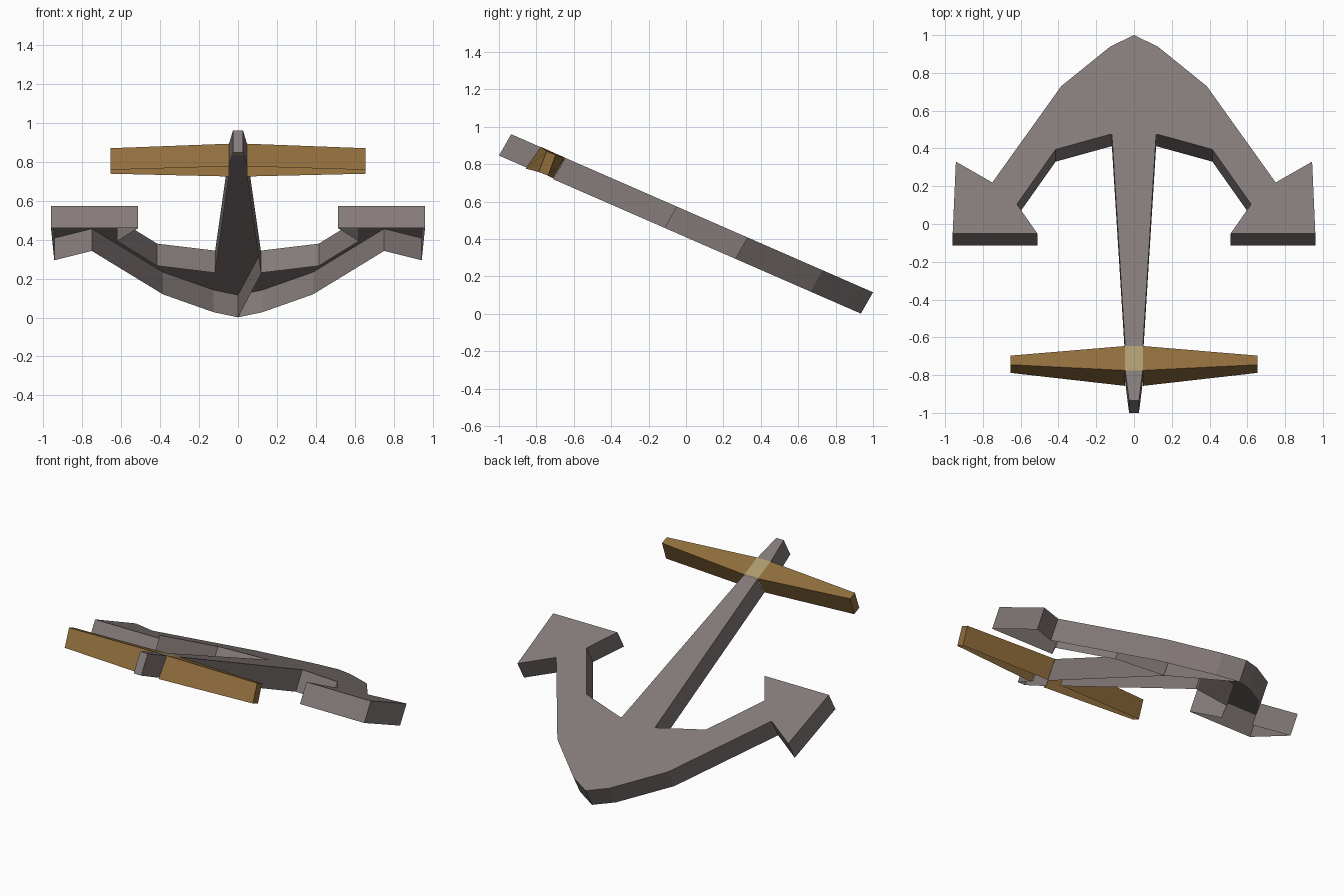
import bpy, bmesh

if "Cube" in bpy.data.objects:
    bpy.data.objects.remove(bpy.data.objects["Cube"])

SLOPE = 0.4367                # fall of the plate towards the back
DROP = (0.0, -0.065, -0.114)  # offset from upper edge to lower edge


def material(name, rgb):
    m = bpy.data.materials.new(name)
    m.diffuse_color = (*rgb, 1)
    m.use_nodes = True
    m.node_tree.nodes["Principled BSDF"].inputs["Base Color"].default_value = m.diffuse_color
    return m


iron = material("iron", (0.23, 0.195, 0.19))
wood = material("wood", (0.28, 0.155, 0.046))
pale = material("pale_wood", (0.42, 0.33, 0.16))


def on_plane(x, y):
    return (x, y, 0.96 - SLOPE * (y + 0.935))


def lower(p):
    return [a + b for a, b in zip(p, DROP)]


def finish(name, bm, mats):
    bmesh.ops.recalc_face_normals(bm, faces=bm.faces[:])
    me = bpy.data.meshes.new(name)
    bm.to_mesh(me)
    bm.free()
    for m in mats:
        me.materials.append(m)
    ob = bpy.data.objects.new(name, me)
    bpy.context.collection.objects.link(ob)
    return ob


def shell(name, half, hub_y):
    """Tilted top face with skirt walls, open below and where it meets the hub."""
    outline = half + [(-x, y) for x, y in reversed(half) if x > 0]
    outline.reverse()
    bm = bmesh.new()
    top = [bm.verts.new(on_plane(*p)) for p in outline]
    low = [bm.verts.new(lower(v.co)) for v in top]
    bm.faces.new(top)
    n = len(top)
    for i in range(n):
        j = (i + 1) % n
        if not outline[i][1] == outline[j][1] == hub_y:
            bm.faces.new((top[i], low[i], low[j], top[j]))
    return finish(name, bm, [iron])


# Crown, arms, flukes and tapering shank in one outline
shell("anchor_body", [
    (0, 1.0), (0.125, 0.94), (0.385, 0.73), (0.75, 0.22),
    (0.943, 0.33), (0.96, -0.05), (0.512, -0.05), (0.62, 0.105),
    (0.415, 0.395), (0.125, 0.475), (0.117, 0.474), (0.047, -0.645)], -0.645)

# Shank tip beyond the stock
shell("shank_tip", [(0.047, -0.77), (0.026, -0.935)], -0.77)

# Inner web under the crown, on one side only
bm = bmesh.new()
a, b = on_plane(0.122, 0.475), on_plane(0, 1.0)
bm.faces.new([bm.verts.new(p) for p in (a, b, lower(b), lower(a))])
finish("crown_web", bm, [iron])

# Wooden stock, open below: sections as (y, z) from front bottom to back bottom
end = [(-0.788, 0.758), (-0.745, 0.869), (-0.697, 0.850), (-0.737, 0.738)]
hub = [(-0.857, 0.776), (-0.775, 0.892), (-0.646, 0.834), (-0.709, 0.724)]
bm = bmesh.new()
rings = [[bm.verts.new((x, y, z)) for y, z in sec]
         for x, sec in ((-0.655, end), (-0.047, hub), (0.047, hub), (0.655, end))]
for k in range(3):
    # the middle span is just the pale top patch
    for i in ([1] if k == 1 else range(3)):
        f = bm.faces.new((rings[k][i], rings[k][i + 1],
                          rings[k + 1][i + 1], rings[k + 1][i]))
        f.material_index = 1 if k == 1 else 0
bm.faces.new(rings[0])
bm.faces.new(rings[3])
finish("stock", bm, [wood, pale])
